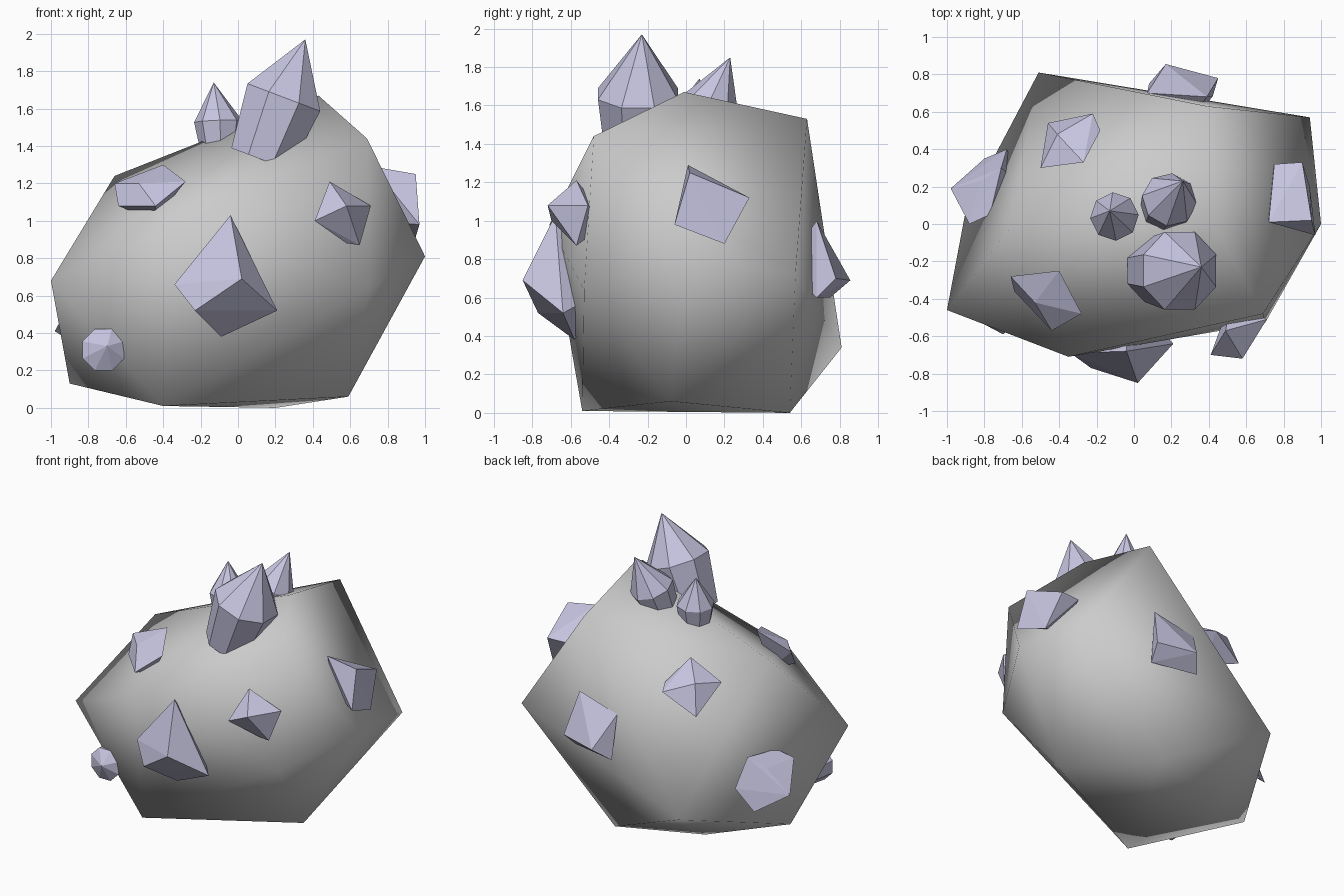
import bpy, bmesh, math
from mathutils import Vector

crystal_mat = bpy.data.materials.new("crystal_violet")
crystal_mat.diffuse_color = (0.57, 0.56, 0.75, 1)


def hull(name, points, smooth=False, mat=None):
    """Convex solid around a handful of corner points."""
    bm = bmesh.new()
    for p in points:
        bm.verts.new(p)
    res = bmesh.ops.convex_hull(bm, input=bm.verts)
    loose = [v for v in res["geom_interior"] if isinstance(v, bmesh.types.BMVert)]
    bmesh.ops.delete(bm, geom=loose, context='VERTS')
    bmesh.ops.recalc_face_normals(bm, faces=bm.faces)
    for f in bm.faces:
        f.smooth = smooth
    me = bpy.data.meshes.new(name)
    bm.to_mesh(me)
    bm.free()
    ob = bpy.data.objects.new(name, me)
    bpy.context.collection.objects.link(ob)
    if mat:
        me.materials.append(mat)
    return ob


def spire(name, base, shoulder, tip, r_base, r_shoulder, sides=8):
    """Faceted column with a pointed cap, following base > shoulder > tip."""
    base, shoulder, tip = Vector(base), Vector(shoulder), Vector(tip)
    q = (shoulder - base).to_track_quat('Z', 'Y')
    pts = [tip]
    for c, r in ((base, r_base), (shoulder, r_shoulder)):
        for i in range(sides):
            a = 2 * math.pi * (i + 0.5) / sides
            pts.append(c + q @ Vector((r * math.cos(a), r * math.sin(a), 0)))
    hull(name, pts, mat=crystal_mat)


def shard(name, root, points):
    """Chunky crystal: exposed corners plus a root buried in the rock."""
    hull(name, points + [root], mat=crystal_mat)


# Boulder body
hull("boulder", [
    (-0.40, -0.54, 0.01), (0.59, -0.08, 0.06), (0.20, 0.54, 0.00), (-0.38, 0.32, 0.01),
    (-0.90, 0.07, 0.13), (-0.51, 0.81, 0.34), (-1.00, -0.46, 0.68), (0.70, -0.53, 0.64),
    (1.00, 0.00, 0.81), (0.94, 0.57, 0.72), (-0.35, -0.71, 0.98), (-0.66, -0.02, 1.24),
    (0.69, -0.48, 1.44), (0.43, -0.01, 1.67), (0.39, 0.63, 1.53)], smooth=True)

# Pointed crystals on the top and low front left
spire("top_crystal_large", (0.12, -0.25, 1.33), (0.245, -0.25, 1.66), (0.36, -0.23, 1.97), 0.18, 0.225)
spire("top_crystal_small", (-0.10, 0.03, 1.37), (-0.105, 0.04, 1.53), (-0.13, 0.07, 1.74), 0.10, 0.13)
spire("top_crystal_back", (0.15, 0.06, 1.40), (0.19, 0.13, 1.61), (0.26, 0.23, 1.85), 0.12, 0.15)
spire("low_front_crystal", (-0.72, -0.35, 0.31), (-0.72, -0.52, 0.31), (-0.70, -0.59, 0.33), 0.10, 0.12)

# Chunky crystals around the sides
shard("front_crystal", (-0.03, -0.40, 0.65), [
    (0.02, -0.85, 0.69), (-0.04, -0.68, 1.03), (-0.34, -0.69, 0.66),
    (-0.23, -0.77, 0.52), (-0.09, -0.58, 0.38), (0.21, -0.64, 0.52)])
shard("front_right_crystal", (0.52, -0.40, 1.0), [
    (0.58, -0.72, 1.08), (0.49, -0.57, 1.21), (0.71, -0.51, 1.08),
    (0.65, -0.57, 0.87), (0.41, -0.70, 1.00), (0.58, -0.58, 0.88)])
shard("right_crystal", (0.72, 0.10, 1.0), [
    (0.72, 0.01, 1.29), (0.95, 0.02, 1.25), (0.90, 0.33, 1.12),
    (0.75, 0.32, 1.12), (0.97, -0.06, 0.98), (0.94, 0.20, 0.88)])
shard("back_crystal", (0.25, 0.50, 0.75), [
    (0.07, 0.70, 0.92), (0.39, 0.68, 1.00), (0.45, 0.78, 0.70),
    (0.17, 0.855, 0.69), (0.08, 0.75, 0.60), (0.42, 0.68, 0.60)])
shard("left_crystal", (-0.60, 0.20, 0.45), [
    (-0.98, 0.19, 0.41), (-0.88, 0.00, 0.59), (-0.77, 0.05, 0.64),
    (-0.71, 0.30, 0.66), (-0.68, 0.40, 0.46), (-0.80, 0.35, 0.30), (-0.82, 0.23, 0.58)])
shard("back_left_crystal", (-0.32, 0.35, 1.0), [
    (-0.41, 0.48, 1.19), (-0.22, 0.59, 1.12), (-0.46, 0.54, 0.98),
    (-0.50, 0.30, 1.157), (-0.27, 0.33, 1.29), (-0.18, 0.50, 1.15)])
shard("front_left_crystal", (-0.45, -0.35, 1.0), [
    (-0.53, -0.42, 1.20), (-0.40, -0.25, 1.30), (-0.66, -0.28, 1.20),
    (-0.28, -0.48, 1.21), (-0.44, -0.57, 1.08), (-0.64, -0.36, 1.08)])
